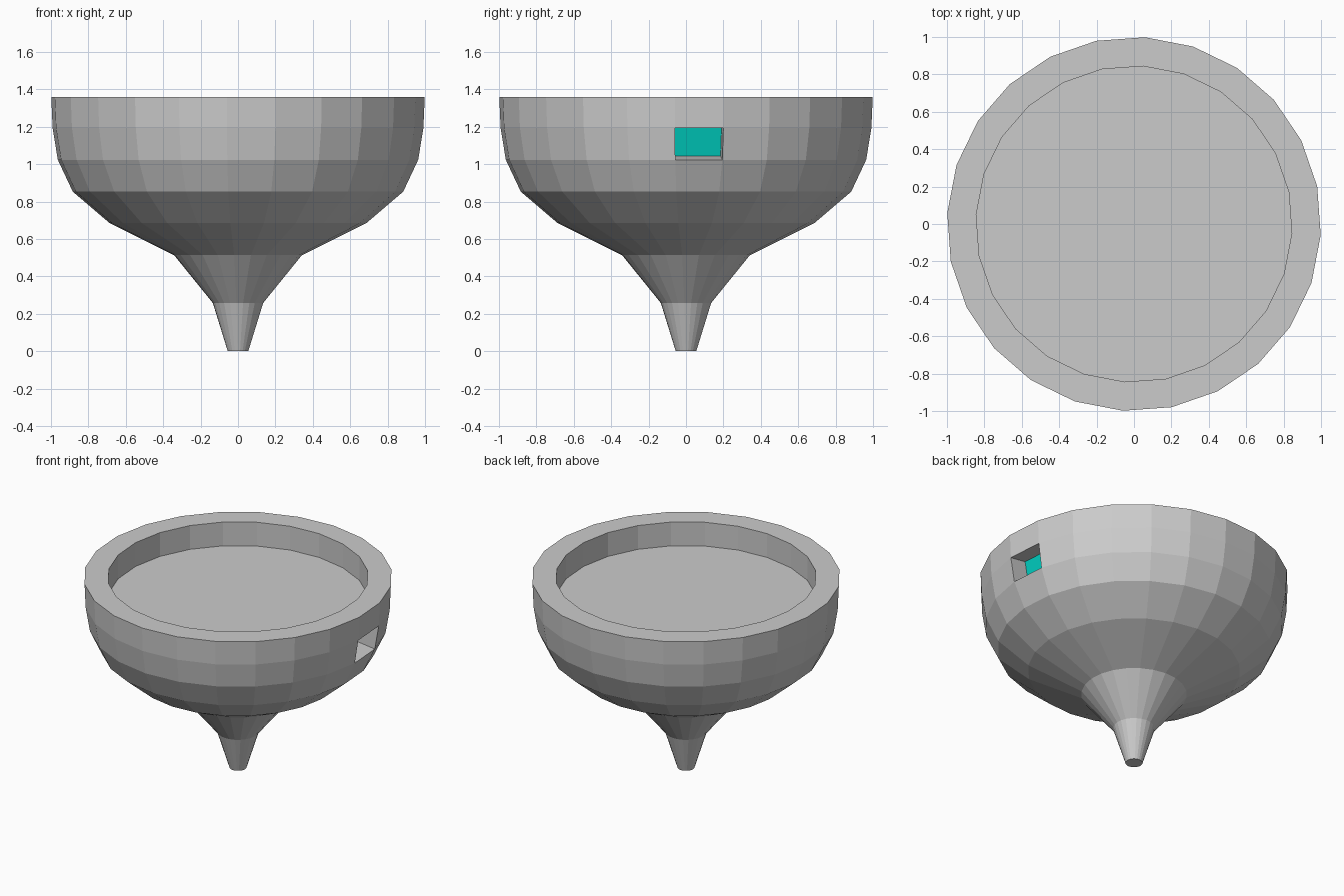
import bpy, bmesh
from math import cos, sin, radians, pi

if "Cube" in bpy.data.objects:
    bpy.data.objects.remove(bpy.data.objects["Cube"])

SIDES = 24
OFFSET = radians(-3.4)   # slight twist of the ring seen from above

# (radius, height) from the foot up, over the rim, down to the inner floor
PROFILE = [(0.055, 0.0), (0.135, 0.258), (0.342, 0.513), (0.688, 0.685),
           (0.885, 0.853), (0.965, 1.023), (0.993, 1.193), (1.0, 1.36),
           (0.845, 1.36), (0.845, 1.19)]
WINDOW_ROW = 5           # profile segment that holds the window
WINDOW_DEPTH = 0.13

teal = bpy.data.materials.new("teal")
teal.diffuse_color = (0.0, 0.62, 0.53, 1)
teal.use_nodes = True
teal.node_tree.nodes["Principled BSDF"].inputs["Base Color"].default_value = teal.diffuse_color

bm = bmesh.new()


def ring(r, z):
    return [bm.verts.new((r * cos(OFFSET + 2 * pi * i / SIDES),
                          r * sin(OFFSET + 2 * pi * i / SIDES), z))
            for i in range(SIDES)]


# lathed bowl with foot cap and inner floor
rings = [ring(r, z) for r, z in PROFILE]
window = None
for row, (a, b) in enumerate(zip(rings, rings[1:])):
    for i in range(SIDES):
        j = (i + 1) % SIDES
        face = bm.faces.new((a[i], a[j], b[j], b[i]))
        if row == WINDOW_ROW and i == 0:
            window = face
bm.faces.new(rings[0][::-1])
bm.faces.new(rings[-1])
bm.normal_update()

# recessed teal window on the right side
normal = window.normal.copy()
pane = bmesh.ops.extrude_discrete_faces(bm, faces=[window])["faces"][0]
bmesh.ops.translate(bm, verts=pane.verts, vec=-normal * WINDOW_DEPTH)
pane.material_index = 1

mesh = bpy.data.meshes.new("bowl_body")
mesh.materials.append(None)
mesh.materials.append(teal)
bm.to_mesh(mesh)
bm.free()
bowl = bpy.data.objects.new("bowl_body", mesh)
bpy.context.collection.objects.link(bowl)
